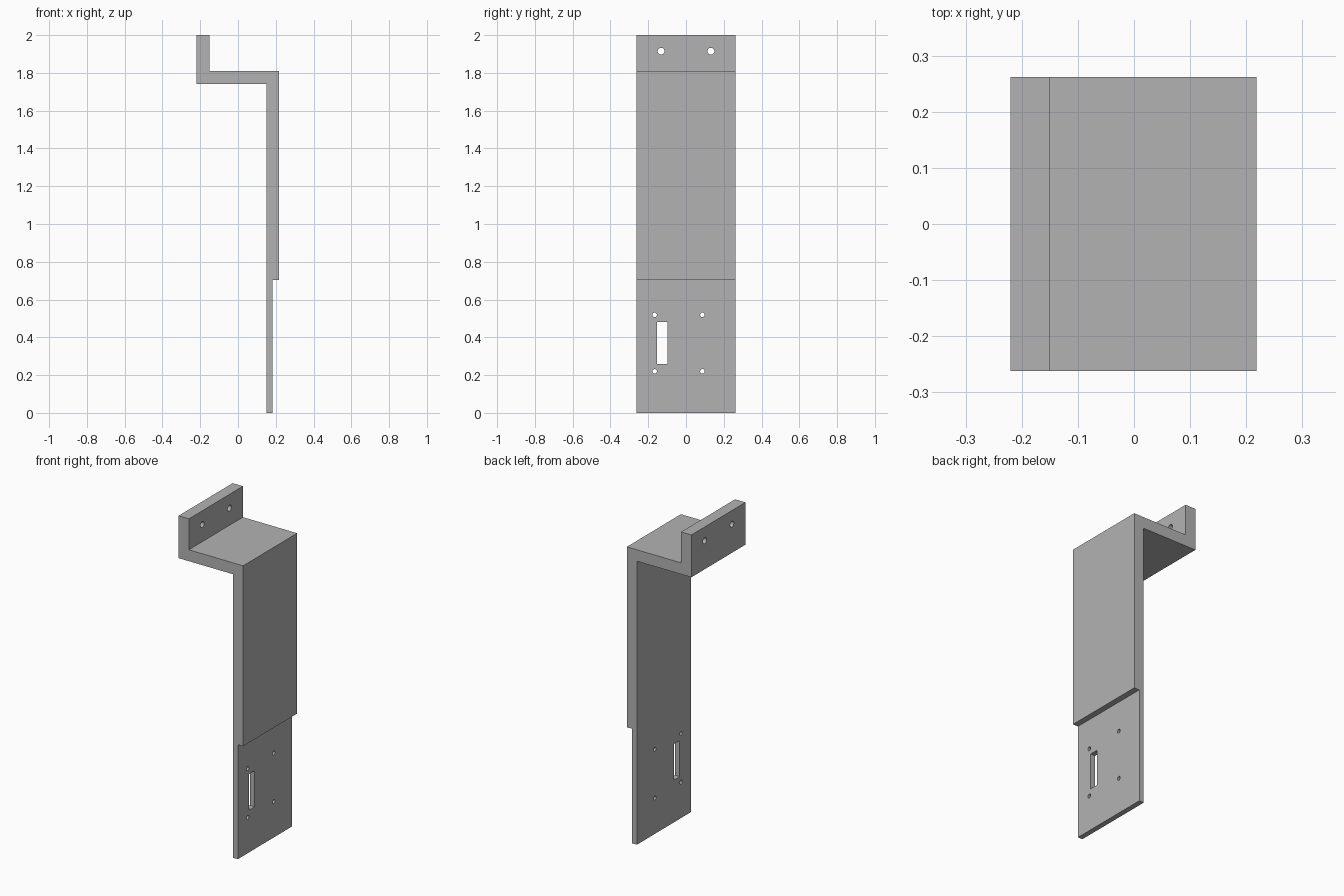
import bpy, bmesh, math
from mathutils import Matrix, Vector

cube = bpy.data.objects.get("Cube")
if cube:
    bpy.data.objects.remove(cube, do_unlink=True)

HALF_WIDTH = 0.262

grey = bpy.data.materials.new("plain_grey")
grey.use_nodes = True
colour = (0.45, 0.45, 0.45, 1)
grey.diffuse_color = colour
grey.node_tree.nodes["Principled BSDF"].inputs["Base Color"].default_value = colour


def make_object(name, bm):
    bmesh.ops.recalc_face_normals(bm, faces=bm.faces)
    mesh = bpy.data.meshes.new(name)
    bm.to_mesh(mesh)
    bm.free()
    mesh.materials.append(grey)
    obj = bpy.data.objects.new(name, mesh)
    bpy.context.collection.objects.link(obj)
    return obj


def add_hole(bm, x, y, z, radius):
    turn = Matrix.Translation((x, y, z)) @ Matrix.Rotation(math.pi / 2, 4, 'Y')
    bmesh.ops.create_cone(bm, cap_ends=True, segments=32, radius1=radius,
                          radius2=radius, depth=0.2, matrix=turn)


# Bracket: stepped side profile extruded across its width
profile = [(0.15, 0), (0.182, 0), (0.182, 0.703), (0.218, 0.703),
           (0.218, 1.81), (-0.15, 1.81), (-0.15, 2), (-0.22, 2),
           (-0.22, 1.74), (0.15, 1.74)]
bm = bmesh.new()
side = bm.faces.new([bm.verts.new((x, -HALF_WIDTH, z)) for x, z in profile])
extruded = bmesh.ops.extrude_face_region(bm, geom=[side], use_keep_orig=True)
moved = [v for v in extruded["geom"] if isinstance(v, bmesh.types.BMVert)]
bmesh.ops.translate(bm, verts=moved, vec=Vector((0, 2 * HALF_WIDTH, 0)))
bracket = make_object("bracket", bm)

# Cutter: flange holes, mounting-plate holes and connector slot
bm = bmesh.new()
for y in (-0.132, 0.132):
    add_hole(bm, -0.185, y, 1.915, 0.018)
for y in (-0.166, 0.087):
    for z in (0.22, 0.519):
        add_hole(bm, 0.166, y, z, 0.012)
bmesh.ops.create_cube(bm, size=1, matrix=Matrix.Translation((0.166, -0.126, 0.37))
                      @ Matrix.Diagonal((0.2, 0.055, 0.221, 1)))
cutter = make_object("hole_cutter", bm)
cutter.hide_render = True

# Apply the cut, then discard the cutter
cut = bracket.modifiers.new("holes", 'BOOLEAN')
cut.operation = 'DIFFERENCE'
cut.solver = 'EXACT'
cut.object = cutter
bpy.context.view_layer.update()
depsgraph = bpy.context.evaluated_depsgraph_get()
cut_mesh = bpy.data.meshes.new_from_object(bracket.evaluated_get(depsgraph))
bracket.modifiers.clear()
bracket.data = cut_mesh
bpy.data.objects.remove(cutter, do_unlink=True)

# Smooth hole walls with crisp edges
bpy.ops.object.select_all(action='DESELECT')
bracket.select_set(True)
bpy.context.view_layer.objects.active = bracket
bpy.ops.object.shade_smooth_by_angle(angle=math.radians(30))
